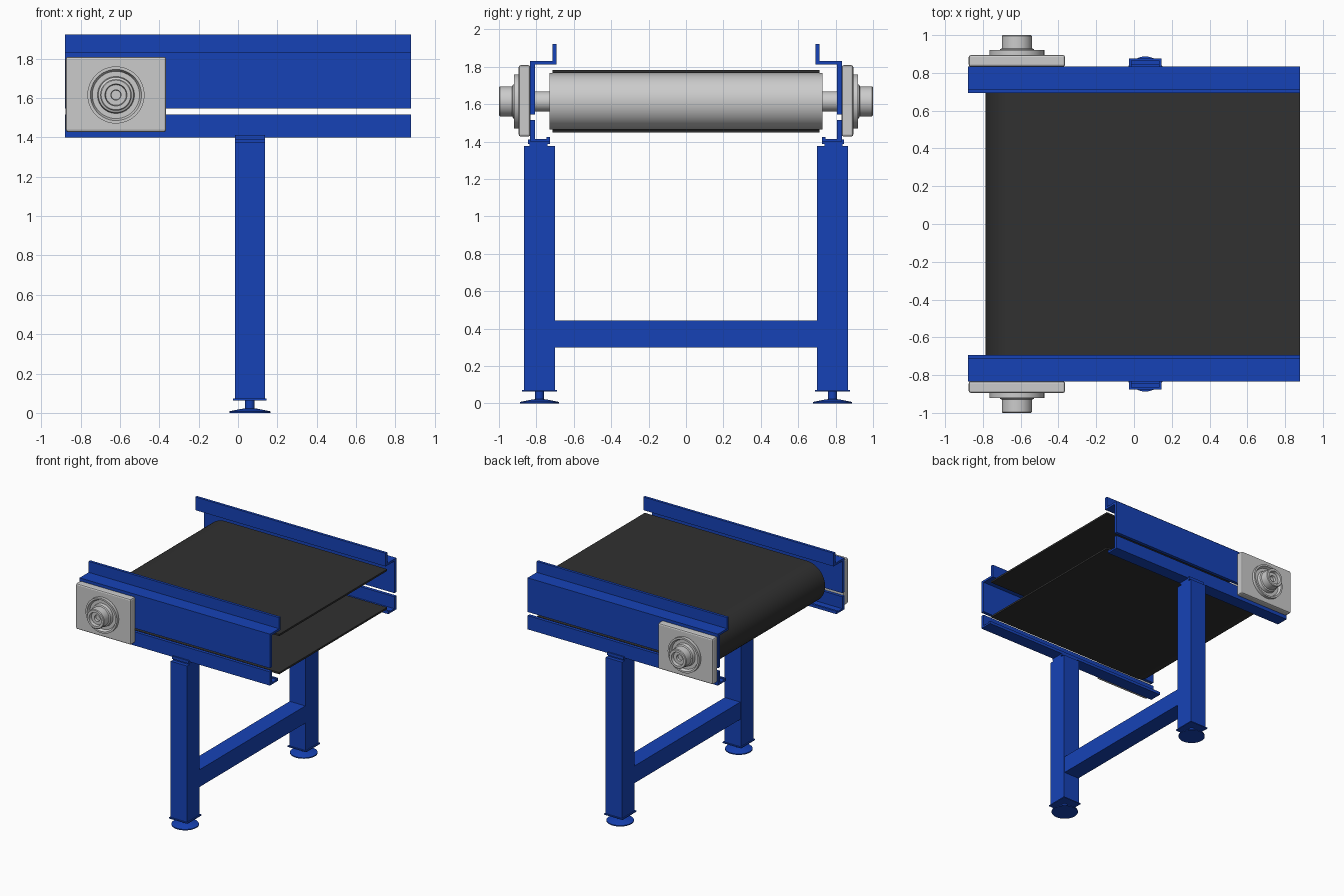
import bpy, bmesh, math
from mathutils import Matrix, Vector

if "Cube" in bpy.data.objects:
    bpy.data.objects.remove(bpy.data.objects["Cube"])


def material(name, rgb):
    m = bpy.data.materials.new(name)
    m.diffuse_color = (*rgb, 1)
    m.use_nodes = True
    m.node_tree.nodes["Principled BSDF"].inputs["Base Color"].default_value = m.diffuse_color
    return m


BLUE = material("blue_paint", (0.008, 0.055, 0.47))
BLACK = material("black_rubber", (0.03, 0.03, 0.03))
XL = 0.88                       # half length of the frame
RX, RZ = -0.62, 1.615           # drive roller axis
LX, LY = 0.06, 0.783            # leg position


def finish(name, bm, mat=None, mirror=False, bevel=0.0, smooth=False):
    bmesh.ops.recalc_face_normals(bm, faces=bm.faces)
    me = bpy.data.meshes.new(name)
    bm.to_mesh(me)
    bm.free()
    ob = bpy.data.objects.new(name, me)
    bpy.context.collection.objects.link(ob)
    if mat:
        me.materials.append(mat)
    if smooth:
        bpy.ops.object.select_all(action='DESELECT')
        ob.select_set(True)
        bpy.context.view_layer.objects.active = ob
        bpy.ops.object.shade_smooth_by_angle(angle=math.radians(30))
    if bevel:
        b = ob.modifiers.new("bevel", 'BEVEL')
        b.width, b.segments = bevel, 2
    if mirror:
        m = ob.modifiers.new("mirror", 'MIRROR')
        m.use_axis = (False, True, False)
    return ob


def box(name, x, y, z, **kw):
    bm = bmesh.new()
    size = [b - a for a, b in (x, y, z)]
    mid = [(a + b) / 2 for a, b in (x, y, z)]
    bmesh.ops.create_cube(bm, size=1, matrix=Matrix.Translation(mid) @ Matrix.Diagonal((*size, 1)))
    return finish(name, bm, **kw)


def extrude(name, pts, vec, **kw):
    bm = bmesh.new()
    face = bm.faces.new([bm.verts.new(p) for p in pts])
    new = bmesh.ops.extrude_face_region(bm, geom=[face])["geom"]
    # extrude_face_region keeps the start face as the other end cap
    bmesh.ops.translate(bm, vec=vec, verts=[g for g in new if isinstance(g, bmesh.types.BMVert)])
    if not face.is_valid:
        bmesh.ops.holes_fill(bm, edges=bm.edges)
    return finish(name, bm, **kw)


def lathe(name, profile, origin, axis, steps=48, **kw):
    """Revolve (radius, distance) pairs around an axis through origin."""
    origin, axis = Vector(origin), Vector(axis)
    bm = bmesh.new()
    vs = [bm.verts.new(origin + Vector((r, 0, 0)) + axis * h) for r, h in profile]
    es = [bm.edges.new(p) for p in zip(vs, vs[1:])]
    bmesh.ops.spin(bm, geom=vs + es, cent=origin, axis=axis, angle=math.tau, steps=steps)
    bmesh.ops.remove_doubles(bm, verts=bm.verts, dist=1e-5)
    return finish(name, bm, smooth=True, **kw)


# Upper side rails: web, inward shelf and upright guide lip
upper = [(0.835, 1.545), (0.835, 1.83), (0.715, 1.83), (0.715, 1.922),
         (0.693, 1.922), (0.693, 1.812), (0.808, 1.812), (0.808, 1.545)]
extrude("upper_side_rail", [(-XL, y, z) for y, z in upper], (2 * XL, 0, 0), mat=BLUE, mirror=True)

# Lower side rails: web, bottom flange and small upturned lip
lower = [(0.835, 1.40), (0.835, 1.515), (0.808, 1.515), (0.808, 1.415),
         (0.745, 1.415), (0.745, 1.424), (0.728, 1.424), (0.728, 1.40)]
extrude("lower_side_rail", [(-XL, y, z) for y, z in lower], (2 * XL, 0, 0), mat=BLUE, mirror=True)

# Belt: open loop wrapped round the roller
R_IN, R_OUT = 0.152, 0.167


def wrap(r):
    arc = [(RX - r * math.sin(a), RZ + r * math.cos(a))
           for a in [math.pi * i / 24 for i in range(25)]]
    return [(XL, RZ + r)] + arc + [(XL, RZ - r)]


bm = bmesh.new()
rows = [[bm.verts.new((x, y, z)) for x, z in wrap(r)]
        for y, r in ((-0.713, R_IN), (-0.713, R_OUT), (0.713, R_OUT), (0.713, R_IN))]
for k in range(4):
    a, b = rows[k], rows[(k + 1) % 4]
    for i in range(len(a) - 1):
        bm.faces.new((a[i], a[i + 1], b[i + 1], b[i]))
for i in (0, -1):
    bm.faces.new([row[i] for row in rows])
finish("conveyor_belt", bm, mat=BLACK, smooth=True)

# Drive roller with its shaft
lathe("drive_roller", [(0, -0.87), (0.053, -0.87), (0.053, -0.73), (0.151, -0.73),
                       (0.151, 0.73), (0.053, 0.73), (0.053, 0.87), (0, 0.87)],
      (RX, 0, RZ), (0, 1, 0))

# Bearing plates and stepped housings
box("bearing_plate", (-0.875, -0.365), (0.832, 0.895), (1.427, 1.809), mirror=True, bevel=0.012)
lathe("bearing_housing", [(0, 0.88), (0.145, 0.88), (0.145, 0.92), (0.13, 0.92), (0.12, 0.898),
                          (0.094, 0.898), (0.09, 0.925), (0.08, 0.93), (0.08, 0.995),
                          (0.075, 1.0), (0.056, 1.0), (0.052, 0.975), (0.026, 0.975),
                          (0.024, 0.955), (0, 0.955)],
      (RX, 0, RZ), (0, 1, 0), mirror=True)

# Legs with top brackets and foot plates
box("leg", (LX - 0.076, LX + 0.076), (0.70, 0.866), (0.068, 1.376), mat=BLUE, mirror=True)
box("leg_neck", (LX - 0.076, LX + 0.076), (0.74, 0.836), (1.37, 1.395), mat=BLUE, mirror=True)
box("leg_top_bracket", (LX - 0.076, LX + 0.076), (0.728, 0.846), (1.388, 1.412), mat=BLUE, mirror=True)
box("leg_foot_plate", (LX - 0.086, LX + 0.086), (0.69, 0.876), (0.064, 0.072), mat=BLUE, mirror=True)

# Levelling feet
lathe("levelling_foot", [(0, 0), (0.104, 0), (0.104, 0.008), (0.045, 0.02), (0.024, 0.023),
                         (0.024, 0.066), (0, 0.066)],
      (LX, LY, 0), (0, 0, 1), steps=40, mat=BLUE, mirror=True)

# Cross beam between the legs
box("cross_beam", (LX - 0.072, LX + 0.072), (-0.702, 0.702), (0.30, 0.444), mat=BLUE)
